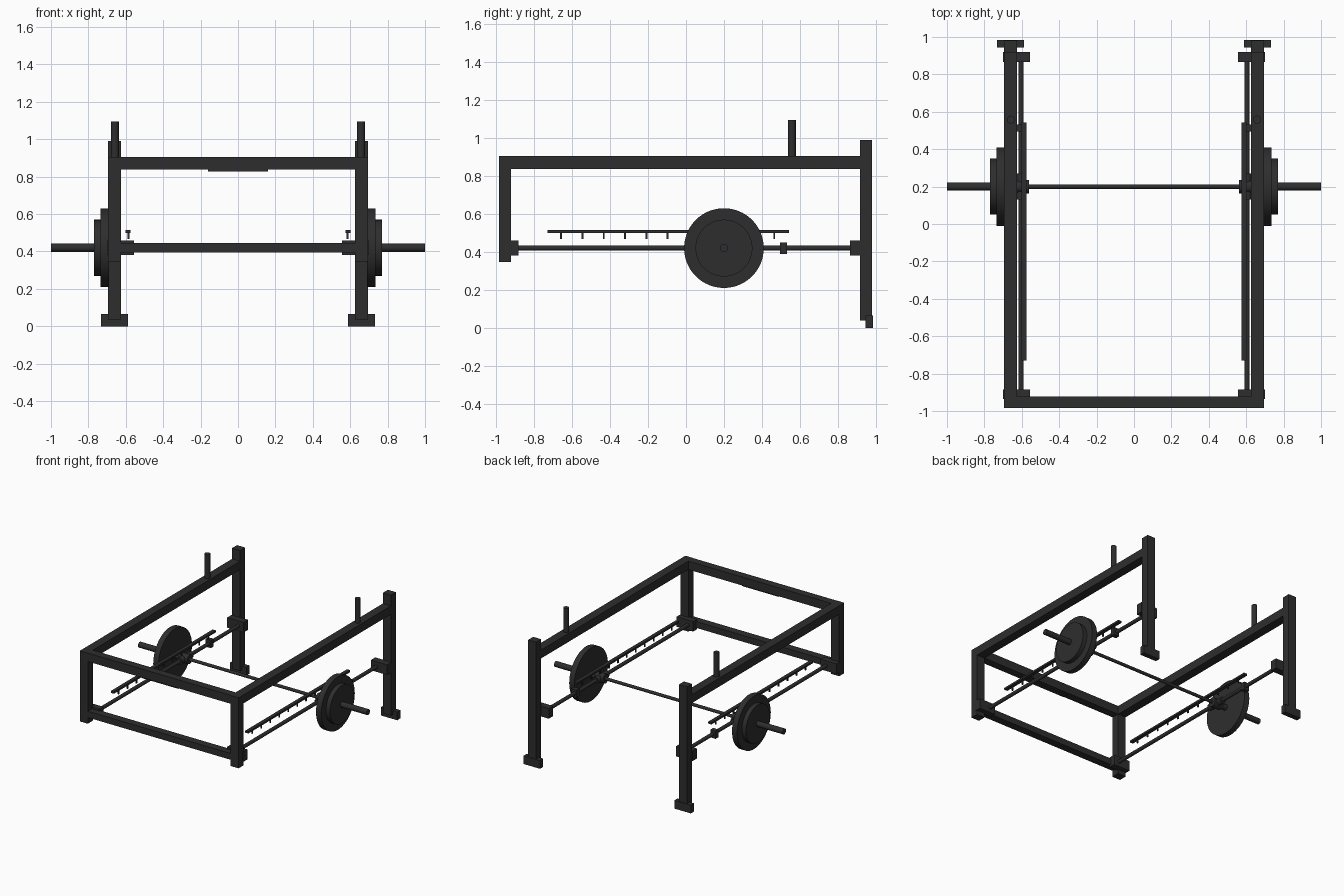
import bpy, bmesh, math
from mathutils import Matrix, Vector

cube = bpy.data.objects.get("Cube")
if cube:
    bpy.data.objects.remove(cube, do_unlink=True)

steel = bpy.data.materials.new("charcoal steel")
steel.use_nodes = True
COLOUR = (0.027, 0.027, 0.027, 1)
steel.diffuse_color = COLOUR
steel.node_tree.nodes["Principled BSDF"].inputs["Base Color"].default_value = COLOUR


def finish(name, bm, smooth=False):
    mesh = bpy.data.meshes.new(name)
    bm.to_mesh(mesh)
    bm.free()
    mesh.materials.append(steel)
    obj = bpy.data.objects.new(name, mesh)
    bpy.context.collection.objects.link(obj)
    if smooth:
        bpy.ops.object.select_all(action='DESELECT')
        obj.select_set(True)
        bpy.context.view_layer.objects.active = obj
        bpy.ops.object.shade_smooth_by_angle(angle=math.radians(35))
    return obj


def add_box(bm, x, y, z):
    """Box from three (low, high) ranges."""
    mid = Vector([(a + b) / 2 for a, b in (x, y, z)])
    size = [abs(b - a) for a, b in (x, y, z)]
    bmesh.ops.create_cube(bm, size=1, matrix=Matrix.Translation(mid) @ Matrix.Diagonal((*size, 1)))


def box(name, x, y, z):
    bm = bmesh.new()
    add_box(bm, x, y, z)
    return finish(name, bm)


def rod(name, start, end, radius, sides=24):
    """Cylinder between two points."""
    a, b = Vector(start), Vector(end)
    turn = (b - a).to_track_quat('Z', 'Y').to_matrix().to_4x4()
    bm = bmesh.new()
    bmesh.ops.create_cone(bm, cap_ends=True, segments=sides, radius1=radius, radius2=radius,
                          depth=(b - a).length, matrix=Matrix.Translation((a + b) / 2) @ turn)
    return finish(name, bm, True)


BAR_Y, BAR_Z = 0.2, 0.42
IN, OUT = 0.625, 0.695

for side, s in (("left", 1), ("right", -1)):
    def sx(a, b):
        return tuple(sorted((s * a, s * b)))

    # Frame
    box(side + "_rear_post", sx(IN, OUT), (0.918, 0.981), (0.037, 0.99))
    box(side + "_foot", sx(0.588, 0.732), (0.945, 0.985), (0, 0.065))
    box(side + "_front_post", sx(IN, OUT), (-0.985, -0.922), (0.347, 0.905))
    box(side + "_top_rail", sx(IN, OUT), (-0.922, 0.918), (0.838, 0.905))
    rod(side + "_storage_peg", (s * 0.658, 0.558, 0.9), (s * 0.658, 0.558, 1.095), 0.021)

    # Guide rod with end brackets and stopper
    rod(side + "_guide_rod", (s * 0.604, -0.92, BAR_Z), (s * 0.604, 0.9, BAR_Z), 0.014)
    box(side + "_rear_bracket", sx(0.557, 0.7), (0.865, 0.92), (0.38, 0.46))
    box(side + "_front_bracket", sx(0.557, 0.7), (-0.935, -0.884), (0.38, 0.46))
    box(side + "_stopper", sx(0.585, 0.632), (0.495, 0.532), (0.39, 0.45))

    # Safety rack: bar with a row of catch pegs
    bm = bmesh.new()
    add_box(bm, sx(0.574, 0.602), (-0.73, 0.543), (0.5, 0.515))
    for i in range(11):
        y = -0.658 + i * 0.1123
        add_box(bm, sx(0.581, 0.59), (y - 0.005, y + 0.005), (0.468, 0.502))
    finish(side + "_catch_rack", bm)

    # Bar carriage, weight plates and sleeve
    rod(side + "_carriage_slider", (s * 0.604, 0.13, BAR_Z), (s * 0.604, 0.27, BAR_Z), 0.026)
    rod(side + "_bar_collar", (s * 0.562, BAR_Y, BAR_Z), (s * 0.64, BAR_Y, BAR_Z), 0.036)
    rod(side + "_large_plate", (s * 0.69, BAR_Y, BAR_Z), (s * 0.735, BAR_Y, BAR_Z), 0.21, 64)
    rod(side + "_small_plate", (s * 0.735, BAR_Y, BAR_Z), (s * 0.77, BAR_Y, BAR_Z), 0.15, 64)
    rod(side + "_sleeve", (s * 0.6, BAR_Y, BAR_Z), (s, BAR_Y, BAR_Z), 0.022)

# Front cross beams with a thin plate under the upper one
box("front_top_beam", (-IN, IN), (-0.983, -0.922), (0.838, 0.905))
box("front_low_beam", (-IN, IN), (-0.983, -0.922), (0.395, 0.445))
box("under_plate", (-0.16, 0.16), (-0.975, -0.93), (0.829, 0.838))

# Barbell shaft
rod("barbell_shaft", (-0.6, BAR_Y, BAR_Z), (0.6, BAR_Y, BAR_Z), 0.012)
